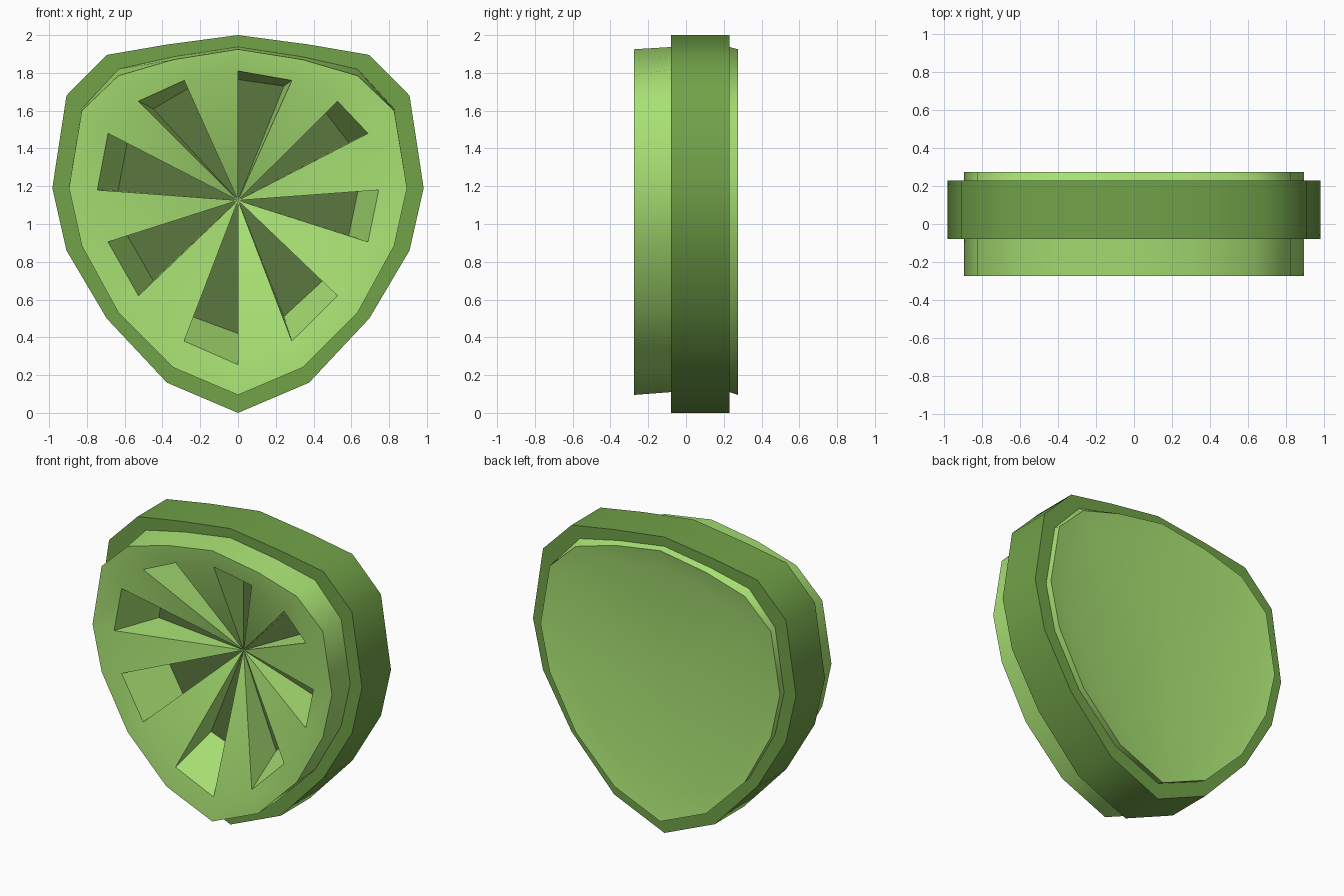
import bpy, bmesh, math

if "Cube" in bpy.data.objects:
    bpy.data.objects.remove(bpy.data.objects["Cube"])

N = 16
# Half-outline heights, listed from the top point down to the bottom point
RIM_Z = [2.0, 1.95, 1.895, 1.68, 1.19, 0.86, 0.50, 0.16, 0.0]
SEAT_Z = [1.937, 1.885, 1.82, 1.61, 1.19, 0.885, 0.54, 0.25, 0.11]
FACE_Z = [1.925, 1.87, 1.785, 1.60, 1.19, 0.885, 0.53, 0.24, 0.095]
WEDGE_Z = [1.81, 1.76, 1.65, 1.48, 1.18, 0.905, 0.62, 0.38, 0.255]
FLOOR_Z = [1.765, 1.73, 1.61, 1.43, 1.175, 0.94, 0.70, 0.51, 0.42]


def material(name, rgb):
    m = bpy.data.materials.new(name)
    m.diffuse_color = (*rgb, 1)
    m.use_nodes = True
    m.node_tree.nodes["Principled BSDF"].inputs["Base Color"].default_value = m.diffuse_color
    return m


def loop(bm, half_width, heights, y):
    return [bm.verts.new((half_width * math.sin(2 * math.pi * i / N), y,
                          heights[min(i, N - i)])) for i in range(N)]


def bridge(bm, a, b, mat=0):
    for i in range(N):
        j = (i + 1) % N
        bm.faces.new((a[i], a[j], b[j], b[i])).material_index = mat


bm = bmesh.new()

# Stepped body, from the back face forward to the front dish
back = loop(bm, 0.895, FACE_Z, 0.275)
back_seat = loop(bm, 0.895, SEAT_Z, 0.23)
rim_back = loop(bm, 0.983, RIM_Z, 0.23)
rim_front = loop(bm, 0.983, RIM_Z, -0.08)
front_seat = loop(bm, 0.895, SEAT_Z, -0.08)
front = loop(bm, 0.895, FACE_Z, -0.275)
wedge = loop(bm, 0.745, WEDGE_Z, -0.26)
bridge(bm, back, back_seat)
bridge(bm, back_seat, rim_back, 1)
bridge(bm, rim_back, rim_front, 1)
bridge(bm, rim_front, front_seat, 1)
bridge(bm, front_seat, front)
bridge(bm, front, wedge)

# Shallow back dish: sloped border and nearly flat middle
back_inner = loop(bm, 0.745, WEDGE_Z, 0.25)
bridge(bm, back_inner, back)
back_centre = bm.verts.new((0, 0.23, 1.125))
for i in range(N):
    bm.faces.new((back_inner[(i + 1) % N], back_inner[i], back_centre))

# Front dish: alternate sectors are sunk to a flat floor
centre = bm.verts.new((0, 0.06, 1.125))
floor = loop(bm, 0.635, FLOOR_Z, 0.06)
for i in range(N):
    j = (i + 1) % N
    if i % 2:
        bm.faces.new((wedge[i], wedge[j], centre))
    else:
        bm.faces.new((floor[i], floor[j], centre)).material_index = 2
        bm.faces.new((wedge[i], wedge[j], floor[j], floor[i]))
        bm.faces.new((wedge[i], floor[i], centre))
        bm.faces.new((floor[j], wedge[j], centre))

bmesh.ops.recalc_face_normals(bm, faces=bm.faces[:])
mesh = bpy.data.meshes.new("dished_disc")
bm.to_mesh(mesh)
bm.free()
for m in (material("light_green", (0.39, 0.75, 0.17)),
          material("rim_green", (0.165, 0.36, 0.065)),
          material("recess_green", (0.105, 0.185, 0.05))):
    mesh.materials.append(m)

obj = bpy.data.objects.new("dished_disc", mesh)
bpy.context.collection.objects.link(obj)
bpy.context.view_layer.objects.active = obj
obj.select_set(True)
bpy.ops.object.shade_smooth_by_angle(angle=math.radians(50))
